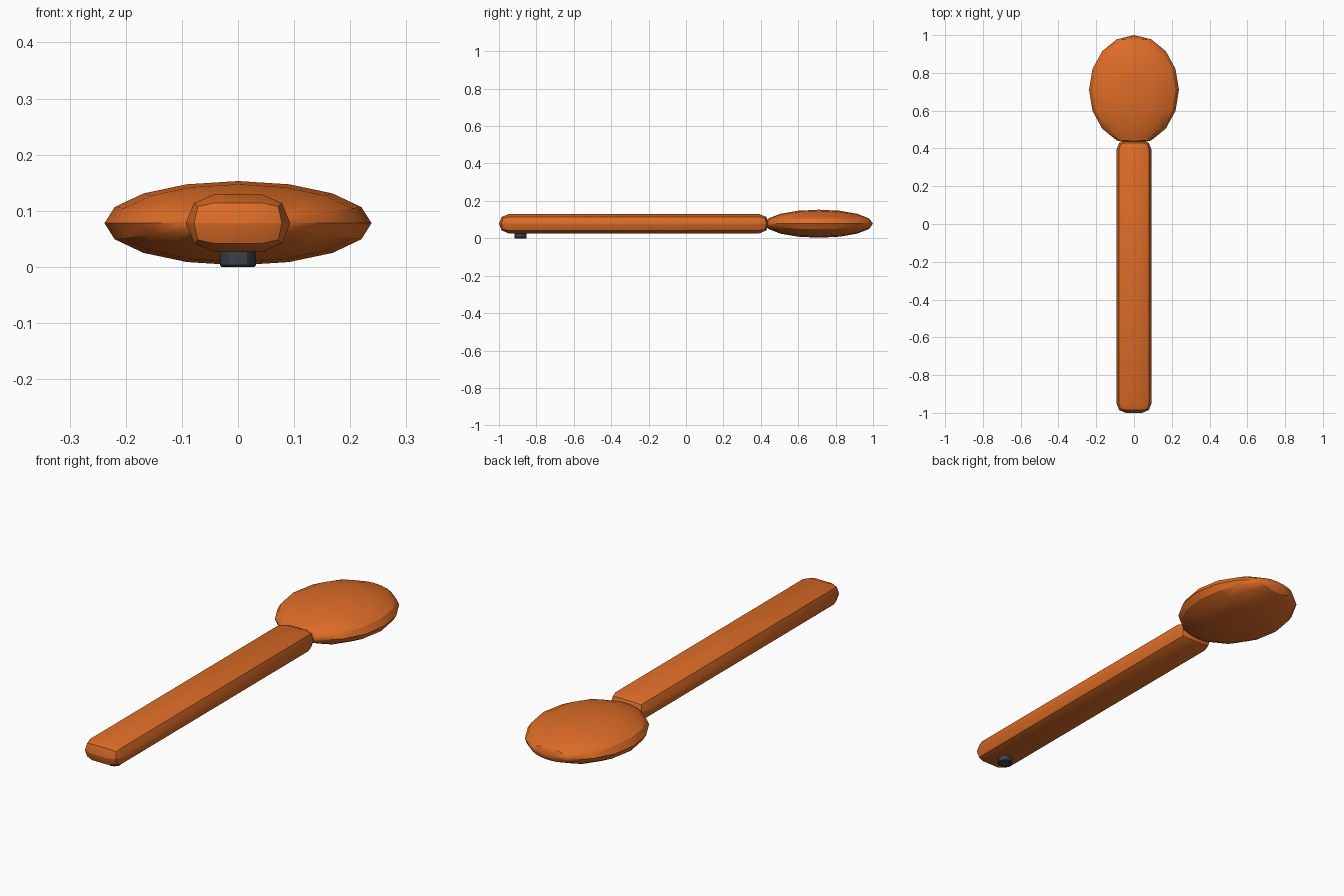
import bpy, math
from math import radians

if "Cube" in bpy.data.objects:
    bpy.data.objects.remove(bpy.data.objects["Cube"])


def material(name, colour):
    m = bpy.data.materials.new(name)
    m.diffuse_color = (*colour, 1)
    m.use_nodes = True
    m.node_tree.nodes["Principled BSDF"].inputs["Base Color"].default_value = m.diffuse_color
    return m


ORANGE = material("burnt_orange", (0.72, 0.15, 0.02))
SLATE = material("dark_slate", (0.045, 0.052, 0.065))


def finish(name, mat, bevel=0.0, segments=1):
    ob = bpy.context.object
    ob.name = name
    ob.data.materials.append(mat)
    bpy.ops.object.transform_apply(location=False, rotation=True, scale=True)
    if bevel:
        mod = ob.modifiers.new("rounded_edges", 'BEVEL')
        mod.width = bevel
        mod.segments = segments
        mod.limit_method = 'ANGLE'
        mod.angle_limit = radians(40)
        bpy.ops.object.modifier_apply(modifier=mod.name)
    bpy.ops.object.shade_smooth_by_angle(angle=radians(30))
    return ob


# Head: flattened ball with its poles along the handle axis
bpy.ops.mesh.primitive_uv_sphere_add(segments=16, ring_count=8, radius=1,
                                     location=(0, 0.71, 0.078),
                                     rotation=(radians(90), 0, 0))
bpy.context.object.scale = (0.238, 0.075, 0.29)
finish("head", ORANGE)

# Handle: long bar whose edges are rounded over its full thickness
bpy.ops.mesh.primitive_cube_add(size=1, location=(0, -0.278, 0.078))
bpy.context.object.scale = (0.186, 1.444, 0.102)
finish("handle", ORANGE, 0.0505, 2)

# Small button foot under the handle end
bpy.ops.mesh.primitive_cylinder_add(vertices=12, radius=0.032, depth=0.04,
                                    location=(0, -0.885, 0.02))
finish("button_foot", SLATE, 0.003, 1)
